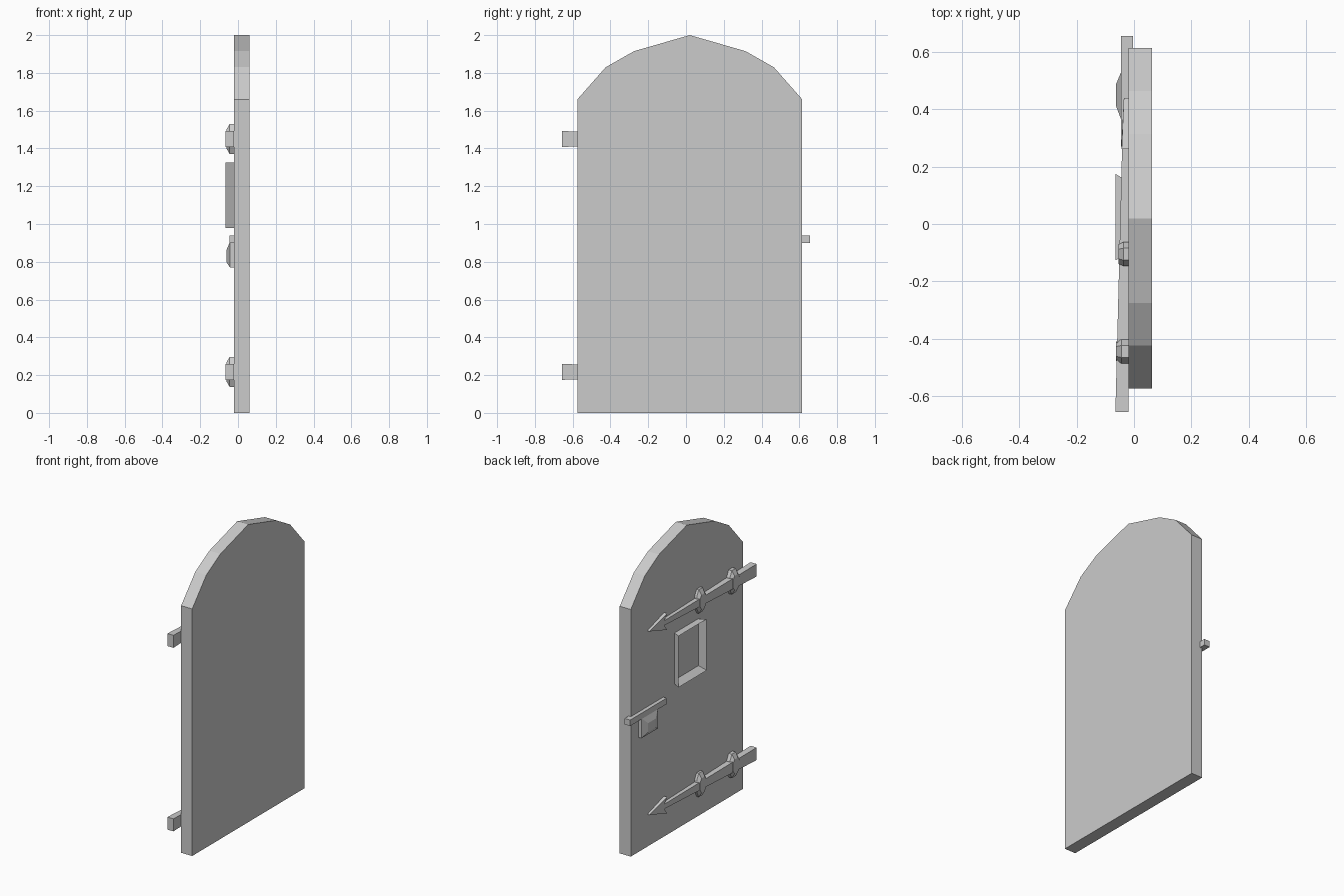
import bpy, bmesh

if "Cube" in bpy.data.objects:
    bpy.data.objects.remove(bpy.data.objects["Cube"])

FACE = -0.02  # x of the door face carrying the ironwork


def loft(name, rings, cap_start=True, cap_end=True):
    """Skin matching rings of points, optionally capping the ends."""
    bm = bmesh.new()
    loops = [[bm.verts.new(p) for p in ring] for ring in rings]
    n = len(loops[0])
    for a, b in zip(loops, loops[1:]):
        for i in range(n):
            j = (i + 1) % n
            bm.faces.new((a[i], a[j], b[j], b[i]))
    if cap_start:
        bm.faces.new(loops[0][::-1])
    if cap_end:
        bm.faces.new(loops[-1])
    bmesh.ops.recalc_face_normals(bm, faces=bm.faces[:])
    mesh = bpy.data.meshes.new(name)
    bm.to_mesh(mesh)
    bm.free()
    obj = bpy.data.objects.new(name, mesh)
    bpy.context.collection.objects.link(obj)
    return obj


def rect(x, y0, y1, z0, z1):
    return [(x, y0, z0), (x, y1, z0), (x, y1, z1), (x, y0, z1)]


def section(y, x_out, half, zc, x_in=FACE):
    """Rectangular cross-section of a strap at a given y."""
    return [(x_in, y, zc - half), (x_out, y, zc - half),
            (x_out, y, zc + half), (x_in, y, zc + half)]


def hexagon(x, yc, zc, hy, hz):
    return [(x, yc + a * hy, zc + b * hz) for a, b in
            ((-1, -0.5), (-0.5, -1), (0.5, -1), (1, -0.5),
             (1, 0.5), (0.5, 1), (-0.5, 1), (-1, 0.5))]


# Arched door panel, mirrored half profile about its centre line
YC = 0.02
half = [(0.595, 0), (0.595, 1.66), (0.445, 1.83), (0.295, 1.915)]
profile = ([(YC + y, z) for y, z in half] + [(YC, 2.0)]
           + [(YC - y, z) for y, z in reversed(half)])
loft("door_panel", [[(x, y, z) for y, z in profile] for x in (FACE, 0.062)])

# Tapered strap hinges with arrow tips and raised bands
for label, zc in (("lower", 0.217), ("upper", 1.45)):
    loft(f"{label}_hinge_strap",
         [section(-0.657, -0.065, 0.042, zc), section(0.29, -0.041, 0.016, zc)])
    arrow = [(0.29, -0.016), (0.262, -0.055), (0.44, 0),
             (0.262, 0.055), (0.29, 0.016)]
    loft(f"{label}_hinge_arrow",
         [[(FACE, y, zc + z) for y, z in arrow],
          [(-0.043 + max(0, y - 0.29) * 0.05, y, zc + z) for y, z in arrow]])
    for i, (yc, x_out) in enumerate(((-0.445, -0.062), (-0.105, -0.054))):
        loft(f"{label}_hinge_band_{i + 1}",
             [hexagon(FACE, yc, zc, 0.042, 0.08),
              hexagon(x_out + 0.018, yc, zc, 0.042, 0.08),
              hexagon(x_out, yc, zc, 0.034, 0.048)])

# Flared window frame around a flat pane
loft("window_frame",
     [rect(FACE, -0.10, 0.148, 0.98, 1.325),
      rect(-0.065, -0.127, 0.175, 0.98, 1.325),
      rect(-0.024, -0.098, 0.146, 1.012, 1.293)])

# Latch bar and bevelled lock box
loft("latch_bar", [section(0.27, -0.045, 0.02, 0.92, -0.003),
                   section(0.657, -0.045, 0.02, 0.92, -0.003)])
loft("lock_box",
     [rect(FACE, 0.36, 0.535, 0.77, 0.905),
      rect(-0.043, 0.36, 0.535, 0.77, 0.905),
      rect(-0.062, 0.41, 0.49, 0.80, 0.86)])
